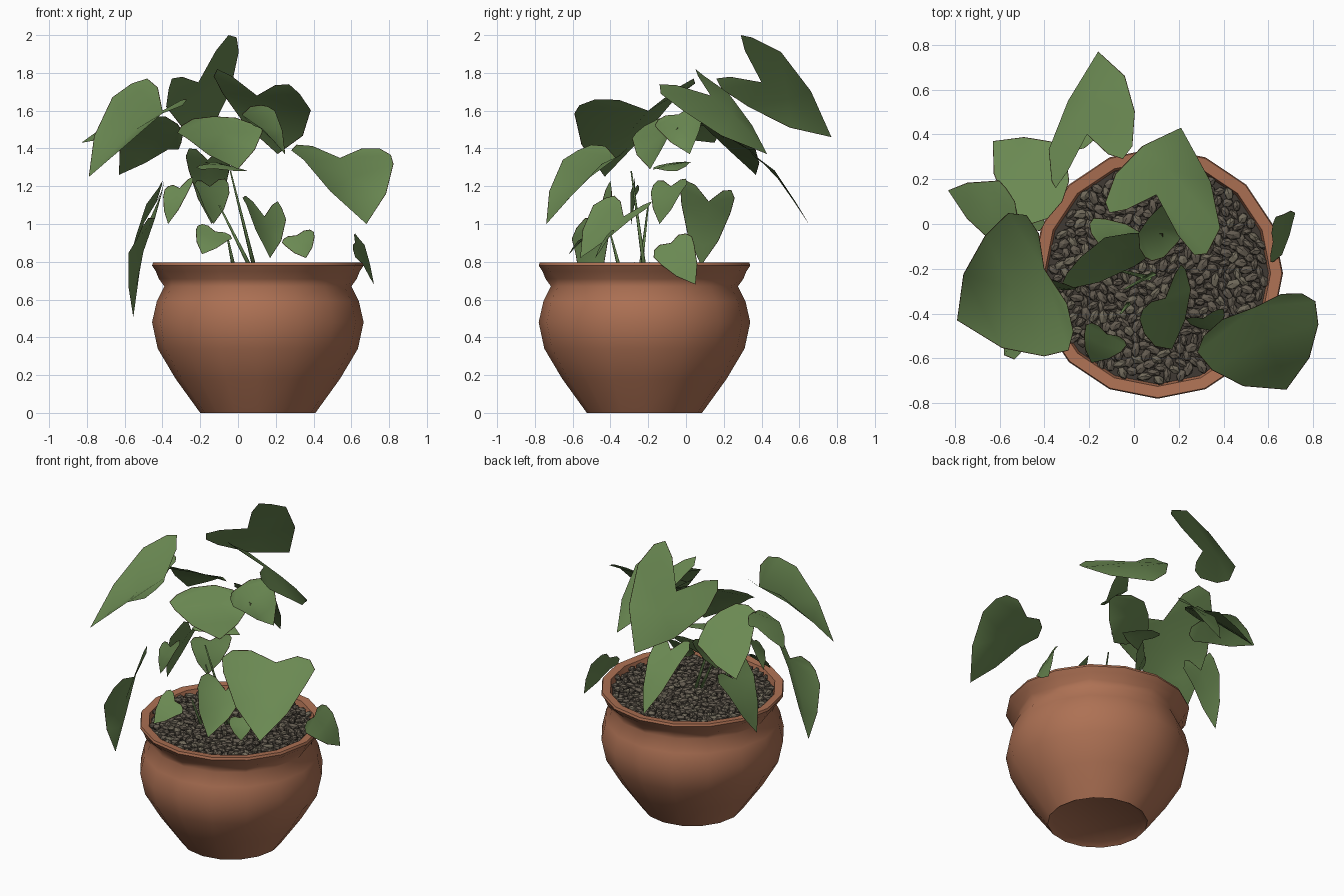
import bpy, bmesh, math, random
from mathutils import Vector, Matrix

random.seed(4)
cube = bpy.data.objects.get("Cube")
if cube:
    bpy.data.objects.remove(cube, do_unlink=True)

CENTRE = Vector((0.105, -0.22, 0))


def material(name, r, g, b):
    mat = bpy.data.materials.new(name)
    mat.use_nodes = True
    mat.diffuse_color = (r, g, b, 1)
    mat.node_tree.nodes["Principled BSDF"].inputs["Base Color"].default_value = (r, g, b, 1)
    return mat


terracotta = material("terracotta", 0.42, 0.165, 0.088)
leaf_green = material("leaf green", 0.145, 0.25, 0.085)
leaf_edge = material("withered leaf edge", 0.06, 0.05, 0.02)
soil_dark = material("dark soil", 0.05, 0.042, 0.033)
stone_grey = material("stone grey", 0.125, 0.105, 0.08)
stone_tan = material("stone tan", 0.165, 0.145, 0.105)


def finish(name, bm, mats, smooth=True):
    mesh = bpy.data.meshes.new(name)
    bm.to_mesh(mesh)
    bm.free()
    for mat in mats:
        mesh.materials.append(mat)
    for poly in mesh.polygons:
        poly.use_smooth = smooth
    obj = bpy.data.objects.new(name, mesh)
    bpy.context.collection.objects.link(obj)
    return obj


def lathe(name, profile, sides, mat, scallop_ring):
    """Turn (radius, height) pairs around the pot axis, closing the first ring."""
    bm = bmesh.new()
    rings = []
    for k, (radius, z) in enumerate(profile):
        ring = []
        for i in range(sides):
            a = math.tau * i / sides
            r = radius + (0.014 * (-1) ** i if k == scallop_ring else 0)
            ring.append(bm.verts.new(CENTRE + Vector((r * math.cos(a), r * math.sin(a), z))))
        rings.append(ring)
    for low, high in zip(rings, rings[1:]):
        for i in range(sides):
            j = (i + 1) % sides
            bm.faces.new((low[i], low[j], high[j], high[i]))
    bm.faces.new(rings[0][::-1])
    obj = finish(name, bm, [mat])
    bpy.context.view_layer.objects.active = obj
    obj.select_set(True)
    bpy.ops.object.shade_smooth_by_angle(angle=math.radians(50))
    obj.select_set(False)


# Pot with a flared, scalloped rim
lathe("pot", [(0.27, 0.02), (0.305, 0.0), (0.435, 0.18), (0.53, 0.34), (0.56, 0.48),
              (0.535, 0.59), (0.495, 0.67), (0.51, 0.71), (0.54, 0.75), (0.56, 0.78),
              (0.555, 0.795), (0.505, 0.79), (0.49, 0.73)], 16, terracotta, 7)

# Soil disc
bm = bmesh.new()
bmesh.ops.create_circle(bm, cap_ends=True, segments=16, radius=0.5,
                        matrix=Matrix.Translation(CENTRE + Vector((0, 0, 0.75))))
finish("soil", bm, [soil_dark], False)

# Pebbles spread evenly over the soil
bm = bmesh.new()
count = 420
for i in range(count):
    r = 0.48 * math.sqrt((i + 0.5) / count)
    a = i * 2.39996
    spot = CENTRE + Vector((r * math.cos(a), r * math.sin(a), random.uniform(0.755, 0.78)))
    turn = Matrix.Rotation(random.uniform(0, math.tau), 4, "Z") @ \
        Matrix.Rotation(random.uniform(-0.5, 0.5), 4, "X")
    size = Matrix.Diagonal((random.uniform(0.026, 0.042), random.uniform(0.017, 0.025), 0.018, 1))
    made = bmesh.ops.create_icosphere(bm, subdivisions=1, radius=1,
                                      matrix=Matrix.Translation(spot) @ turn @ size)
    shade = 1 if random.random() < 0.3 else 0
    for face in {f for v in made["verts"] for f in v.link_faces}:
        face.material_index = shade
finish("pebbles", bm, [stone_grey, stone_tan], False)


def leaf(name, tip, notch, lobe_a, lobe_b, full=1.0):
    """Heart-shaped blade folded a little along its midrib, with a withered edge."""
    tip, notch, lobe_a, lobe_b = map(Vector, (tip, notch, lobe_a, lobe_b))
    axis = tip - notch
    normal = (lobe_a - notch).cross(lobe_b - notch) + axis.cross(lobe_b - lobe_a)
    normal.normalize()
    if normal.z < 0:
        normal.negate()
    bulge = normal * 0.07 * axis.length
    bm = bmesh.new()
    n, t = bm.verts.new(notch), bm.verts.new(tip)
    m1 = bm.verts.new(notch + axis * 0.35 + bulge * 0.6)
    m2 = bm.verts.new(notch + axis * 0.7 + bulge * 0.5)
    for lobe in (lobe_a, lobe_b):
        arm, run = lobe - notch, tip - lobe
        out = arm - axis * (arm.dot(axis) / axis.length_squared)
        inner = bm.verts.new(notch + arm * 0.6 - axis * 0.06)
        end = bm.verts.new(lobe)
        shoulder = bm.verts.new(lobe + out * 0.2 + axis * 0.12)
        side = bm.verts.new(lobe + run * 0.32 + out * 0.4 * full + bulge)
        low = bm.verts.new(lobe + run * 0.68 + out * 0.35 * full + bulge * 0.6)
        for loop in ((n, inner, end, shoulder), (n, shoulder, side, m1),
                     (m1, side, low, m2), (m2, low, t)):
            bm.faces.new(loop)
    bmesh.ops.recalc_face_normals(bm, faces=bm.faces)
    if sum(f.normal.dot(normal) for f in bm.faces) < 0:
        bmesh.ops.reverse_faces(bm, faces=bm.faces)
    border = bmesh.ops.inset_region(bm, faces=bm.faces[:], thickness=0.004,
                                    use_boundary=True, use_even_offset=False)
    for face in border["faces"]:
        face.material_index = 1
    finish(name, bm, [leaf_green, leaf_edge])


# Tall canopy leaves
leaf("top_back_leaf", (-0.16, 0.77, 1.46), (-0.21, 0.4, 1.75), (-0.05, 0.29, 2.0), (-0.35, 0.16, 1.77), 1.5)
leaf("back_leaf", (0.21, 0.43, 1.37), (0.1, 0.13, 1.68), (-0.11, 0.05, 1.82), (0.27, -0.14, 1.74), 1.4)
leaf("lower_back_leaf", (-0.14, 0.65, 1.0), (-0.16, 0.39, 1.34), (-0.26, 0.33, 1.4), (-0.06, 0.35, 1.39))
leaf("back_side_leaf", (-0.63, 0.37, 1.26), (-0.32, 0.1, 1.53), (-0.3, 0.28, 1.43), (-0.46, 0.0, 1.57))
leaf("large_side_leaf", (-0.79, -0.43, 1.25), (-0.4, -0.2, 1.6), (-0.48, 0.04, 1.77), (-0.27, -0.48, 1.66))
leaf("far_side_leaf", (-0.83, 0.15, 1.43), (-0.52, 0.03, 1.55), (-0.57, 0.16, 1.55), (-0.52, -0.1, 1.5))
leaf("crown_leaf", (0.0, -0.19, 1.29), (-0.13, -0.06, 1.57), (0.08, -0.04, 1.53), (-0.3, -0.22, 1.52))
leaf("inner_crown_leaf", (0.25, 0.02, 1.37), (0.02, -0.04, 1.58), (0.12, 0.08, 1.63), (0.05, -0.15, 1.55))
leaf("large_front_leaf", (0.68, -0.74, 1.0), (0.54, -0.37, 1.35), (0.31, -0.5, 1.42), (0.75, -0.31, 1.4))

# Low leaves around the rim
leaf("drooping_leaf", (-0.555, -0.5, 0.51), (-0.44, -0.47, 1.03), (-0.39, -0.4, 1.23), (-0.51, -0.58, 0.98))
leaf("side_drooping_leaf", (-0.58, 0.08, 0.78), (-0.43, 0.12, 1.12), (-0.4, 0.24, 1.18), (-0.4, 0.0, 1.23))
leaf("rim_leaf", (0.72, 0.05, 0.68), (0.62, -0.08, 0.9), (0.61, -0.17, 0.86), (0.62, 0.0, 0.95))
leaf("centre_leaf", (0.17, -0.56, 0.82), (0.14, -0.33, 1.04), (0.04, -0.38, 1.15), (0.21, -0.18, 1.12), 1.3)
leaf("small_front_leaf", (0.36, -0.48, 0.82), (0.31, -0.42, 0.94), (0.24, -0.42, 0.92), (0.38, -0.38, 0.97))
leaf("young_leaf", (-0.19, -0.62, 0.84), (-0.12, -0.49, 0.96), (-0.19, -0.44, 1.0), (-0.04, -0.52, 0.94))
leaf("inner_leaf", (-0.37, -0.29, 1.0), (-0.31, -0.27, 1.19), (-0.24, -0.27, 1.25), (-0.37, -0.25, 1.2))
leaf("flat_inner_leaf", (0.05, -0.05, 1.28), (-0.15, -0.1, 1.32), (-0.2, 0.0, 1.33), (-0.22, -0.17, 1.3))
leaf("hanging_inner_leaf", (-0.13, -0.14, 1.0), (-0.15, -0.08, 1.2), (-0.22, -0.15, 1.23), (-0.07, 0.0, 1.24))


def stem(name, foot, top):
    """Thin tapering shoot."""
    foot, top = Vector(foot), Vector(top)
    bm = bmesh.new()
    turn = (top - foot).to_track_quat("Z", "Y").to_matrix().to_4x4()
    bmesh.ops.create_cone(bm, cap_ends=True, segments=5, radius1=0.012, radius2=0.004,
                          depth=(top - foot).length,
                          matrix=Matrix.Translation((foot + top) / 2) @ turn)
    finish(name, bm, [leaf_green])


# Shoots rising from the soil
stem("tall_shoot", (0.09, -0.22, 0.76), (-0.04, -0.29, 1.28))
stem("leaning_shoot", (0.07, -0.24, 0.76), (-0.1, -0.2, 1.1))
stem("short_shoot", (-0.02, -0.35, 0.76), (-0.06, -0.4, 0.95))
